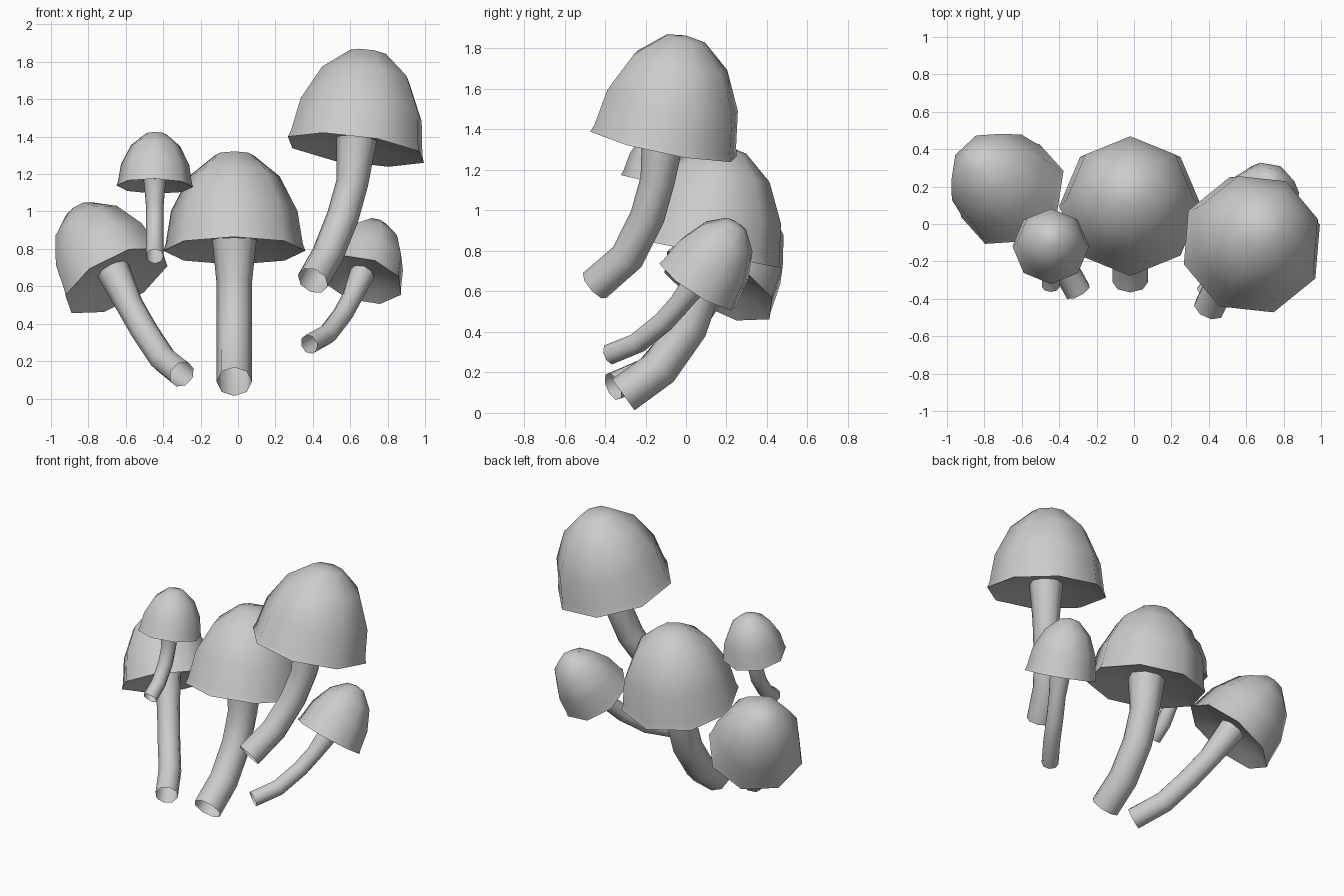
import bpy, bmesh, math
from mathutils import Vector

if "Cube" in bpy.data.objects:
    bpy.data.objects.remove(bpy.data.objects["Cube"])

UP = Vector((0, 0, 1))
SIDES = 8
# cap section: (radius factor, height factor), from centre of underside over the lip to the apex
CAP = [(0.25, 0.12), (0.65, 0.07), (1.0, 0.0), (0.965, 0.07), (0.89, 0.40),
       (0.64, 0.75), (0.27, 0.965), (0.0, 1.0)]


def ring(bm, centre, axis, radius, turn=0.0):
    """One octagonal ring of vertices facing along axis."""
    q = UP.rotation_difference(Vector(axis).normalized())
    if radius < 1e-6:
        return [bm.verts.new(centre)]
    out = []
    for i in range(SIDES):
        a = math.radians(turn) + 2 * math.pi * i / SIDES
        out.append(bm.verts.new(Vector(centre) + q @ Vector((radius * math.cos(a), radius * math.sin(a), 0))))
    return out


def skin(bm, rings):
    """Bridge consecutive rings with faces."""
    for a, b in zip(rings, rings[1:]):
        for i in range(SIDES):
            j = (i + 1) % SIDES
            if len(b) == 1:
                bm.faces.new((a[i], a[j], b[0]))
            else:
                bm.faces.new((a[i], a[j], b[j], b[i]))


def finish(bm, name, angle):
    me = bpy.data.meshes.new(name)
    bm.to_mesh(me)
    bm.free()
    ob = bpy.data.objects.new(name, me)
    bpy.context.collection.objects.link(ob)
    bpy.ops.object.select_all(action='DESELECT')
    ob.select_set(True)
    bpy.context.view_layer.objects.active = ob
    bpy.ops.object.shade_smooth_by_angle(angle=math.radians(angle))


def make_cap(name, centre, axis, radius, height, turn):
    bm = bmesh.new()
    axis = Vector(axis).normalized()
    rings = [ring(bm, Vector(centre) + axis * h * height, axis, r * radius, turn) for r, h in CAP]
    skin(bm, rings)
    bm.faces.new(list(reversed(rings[0])))
    finish(bm, name, 60)


def make_stem(name, path, radius):
    """Bent tube, open at the foot, flaring into the cap."""
    bm = bmesh.new()
    pts = [Vector(p) for p in path]
    n = len(pts)
    rings = []
    for i, p in enumerate(pts):
        t = Vector()
        if i > 0:
            t += (p - pts[i - 1]).normalized()
        if i < n - 1:
            t += (pts[i + 1] - p).normalized()
        rings.append(ring(bm, p, t, radius * (1.25 if i == n - 1 else 1.0)))
    skin(bm, rings)
    finish(bm, name, 60)


# name: rim centre, cap axis, cap radius, cap height, turn, stem radius, stem path
mushrooms = {
    "middle": ((-0.02, 0.095, 0.79), (0, 0.2, 1), 0.38, 0.54, 0, 0.095,
               [(-0.02, -0.31, 0.09), (-0.02, -0.13, 0.22), (-0.02, 0.01, 0.42),
                (-0.02, 0.08, 0.62), (-0.02, 0.10, 0.85)]),
    "tall_right": ((0.63, -0.11, 1.33), (0.133, 0.205, 1), 0.385, 0.55, 17, 0.086,
                   [(0.40, -0.45, 0.63), (0.48, -0.29, 0.77), (0.56, -0.19, 0.97),
                    (0.61, -0.14, 1.15), (0.635, -0.11, 1.39)]),
    "left": ((-0.65, 0.16, 0.63), (-0.42, 0.42, 0.8), 0.31, 0.48, 20, 0.073,
             [(-0.30, -0.36, 0.13), (-0.40, -0.18, 0.21), (-0.50, -0.05, 0.36),
              (-0.58, 0.06, 0.50), (-0.67, 0.17, 0.69)]),
    "small_left": ((-0.445, -0.12, 1.135), (0.02, 0.2, 1), 0.205, 0.295, 0, 0.048,
                   [(-0.445, -0.335, 0.76), (-0.445, -0.24, 0.83), (-0.445, -0.165, 0.94),
                    (-0.445, -0.13, 1.04), (-0.445, -0.12, 1.17)]),
    "small_right": ((0.66, 0.06, 0.635), (0.22, 0.52, 0.82), 0.23, 0.37, 15, 0.054,
                    [(0.38, -0.375, 0.29), (0.48, -0.24, 0.345), (0.56, -0.11, 0.45),
                     (0.61, -0.03, 0.54), (0.665, 0.07, 0.67)]),
}

for label, (centre, axis, r, h, turn, sr, path) in mushrooms.items():
    make_cap(label + "_mushroom_cap", centre, axis, r, h, turn)
    make_stem(label + "_mushroom_stem", path, sr)
